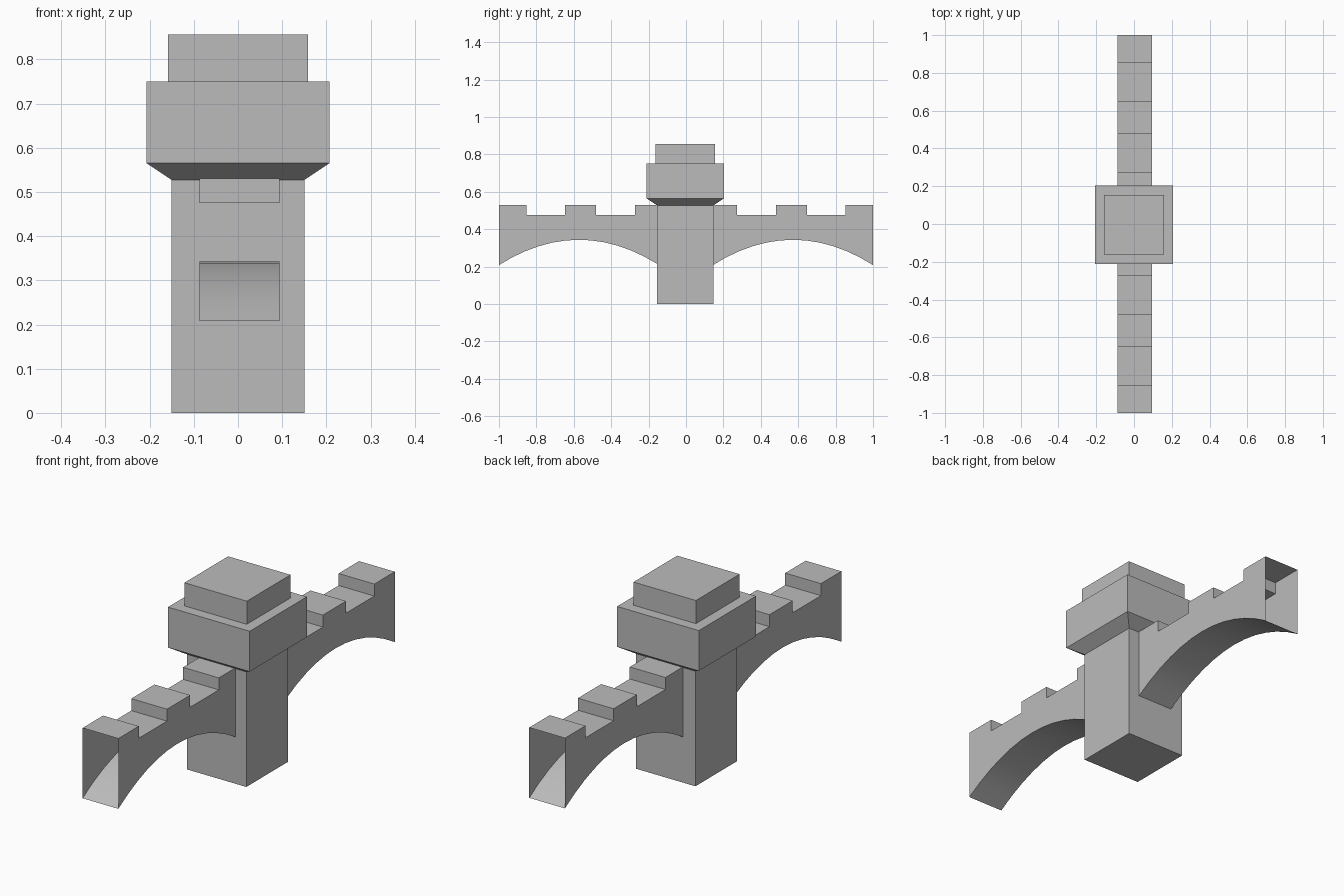
import bpy
import bmesh
from math import radians

cube = bpy.data.objects.get("Cube")
if cube:
    bpy.data.objects.remove(cube)

stone = bpy.data.materials.new("grey_stone")
stone.use_nodes = True
colour = (0.5, 0.5, 0.5, 1)
stone.diffuse_color = colour
stone.node_tree.nodes["Principled BSDF"].inputs["Base Color"].default_value = colour


def finish(name, bm):
    mesh = bpy.data.meshes.new(name)
    bm.to_mesh(mesh)
    bm.free()
    mesh.materials.append(stone)
    obj = bpy.data.objects.new(name, mesh)
    bpy.context.scene.collection.objects.link(obj)
    return obj


def square_loft(name, rings):
    """Stack square rings given as (half width, height) into a closed solid."""
    bm = bmesh.new()
    loops = []
    for half, z in rings:
        corners = [(-1, -1), (1, -1), (1, 1), (-1, 1)]
        loops.append([bm.verts.new((x * half, y * half - 0.004, z)) for x, y in corners])
    bm.faces.new(loops[0])
    bm.faces.new(loops[-1])
    for low, high in zip(loops, loops[1:]):
        for i in range(4):
            j = (i + 1) % 4
            bm.faces.new((low[i], low[j], high[j], high[i]))
    bmesh.ops.recalc_face_normals(bm, faces=bm.faces)
    return finish(name, bm)


def wall(name, side, inner):
    """Battlemented wall over an arch, hollow and open at both ends."""
    top, notch, apex, steps = 0.53, 0.475, 0.572, 12
    outline = [(inner, top)]
    for start, end in ((0.273, 0.48), (0.648, 0.852)):
        outline += [(start, top), (start, notch), (end, notch), (end, top)]
    outline.append((1, top))
    for i in range(steps + 1):
        y = 1 + (inner - 1) * i / steps
        outline.append((y, 0.343 - 0.135 * ((y - apex) / 0.428) ** 2))

    bm = bmesh.new()
    face = bm.faces.new([bm.verts.new((-0.087, side * y, z)) for y, z in outline])
    extruded = bmesh.ops.extrude_face_region(bm, geom=[face], use_keep_orig=True)
    moved = [v for v in extruded["geom"] if isinstance(v, bmesh.types.BMVert)]
    bmesh.ops.translate(bm, verts=moved, vec=(0.181, 0, 0))
    bmesh.ops.recalc_face_normals(bm, faces=bm.faces)

    # Open the two ends
    ends = [f for f in bm.faces
            if all(abs(abs(v.co.y) - 1) < 1e-4 for v in f.verts)
            or all(abs(abs(v.co.y) - inner) < 1e-4 for v in f.verts)]
    bmesh.ops.delete(bm, geom=ends, context='FACES')
    obj = finish(name, bm)

    # Smooth arch underside, crisp corners
    bpy.ops.object.select_all(action='DESELECT')
    obj.select_set(True)
    bpy.context.view_layer.objects.active = obj
    bpy.ops.object.shade_smooth_by_angle(angle=radians(30))


# Tower shaft with flared, stepped head
square_loft("tower", [(0.15, 0), (0.15, 0.527), (0.207, 0.565), (0.207, 0.75),
                      (0.158, 0.75), (0.158, 0.856)])

# Walls on either side of the tower
wall("front_wall", -1, 0.154)
wall("back_wall", 1, 0.146)
